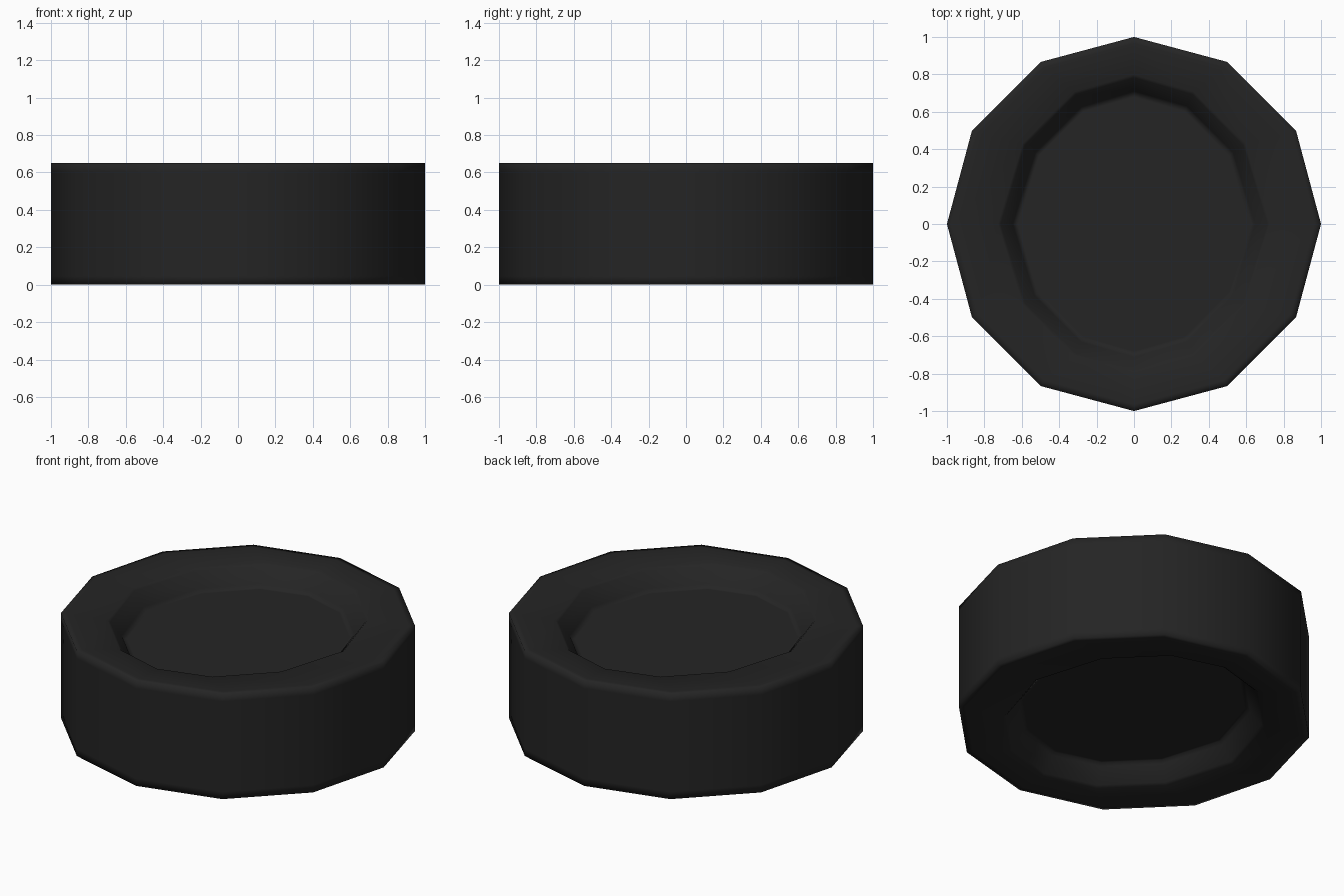
import bpy, bmesh, math

if "Cube" in bpy.data.objects:
    bpy.data.objects.remove(bpy.data.objects["Cube"])

H = 0.65      # total height
D = 0.115     # depth of the dish on each face
SIDES = 12

rubber = bpy.data.materials.new("black_rubber")
rubber.diffuse_color = (0.018, 0.018, 0.018, 1)
rubber.use_nodes = True
rubber.node_tree.nodes["Principled BSDF"].inputs["Base Color"].default_value = rubber.diffuse_color


def circle(r):
    return [(r * math.cos(i * math.tau / SIDES), r * math.sin(i * math.tau / SIDES))
            for i in range(SIDES)]


def oval(s):
    # slightly oval dish outline, one quarter mirrored to all four
    q = [(0.72, 0), (0.59, 0.425), (0.315, 0.70), (0, 0.79)]
    half = q + [(-x, y) for x, y in q[-2::-1]]
    full = half + [(x, -y) for x, y in half[-2:0:-1]]
    return [(x * s, y * s) for x, y in full]


# half profile from the top floor outwards to the rim: outline, height
half = [(oval(0.86), H - D), (oval(0.885), H - D), (oval(0.90), H - D + 0.02),
        (oval(0.99), H - 0.012), (oval(1.01), H),
        (circle(0.965), H), (circle(1.0), H), (circle(1.0), H - 0.045)]
rings = half + [(o, H - z) for o, z in reversed(half)]

# puck body: bridge the rings and cap both dish floors
bm = bmesh.new()
loops = [[bm.verts.new((x, y, z)) for x, y in o] for o, z in rings]
for a, b in zip(loops, loops[1:]):
    for i in range(SIDES):
        j = (i + 1) % SIDES
        bm.faces.new((a[i], b[i], b[j], a[j]))
bm.faces.new(loops[0])
bm.faces.new(loops[-1][::-1])
bmesh.ops.recalc_face_normals(bm, faces=bm.faces)
for f in bm.faces:
    f.smooth = True
me = bpy.data.meshes.new("tyre_puck")
bm.to_mesh(me)
bm.free()
me.materials.append(rubber)
obj = bpy.data.objects.new("tyre_puck", me)
bpy.context.collection.objects.link(obj)
